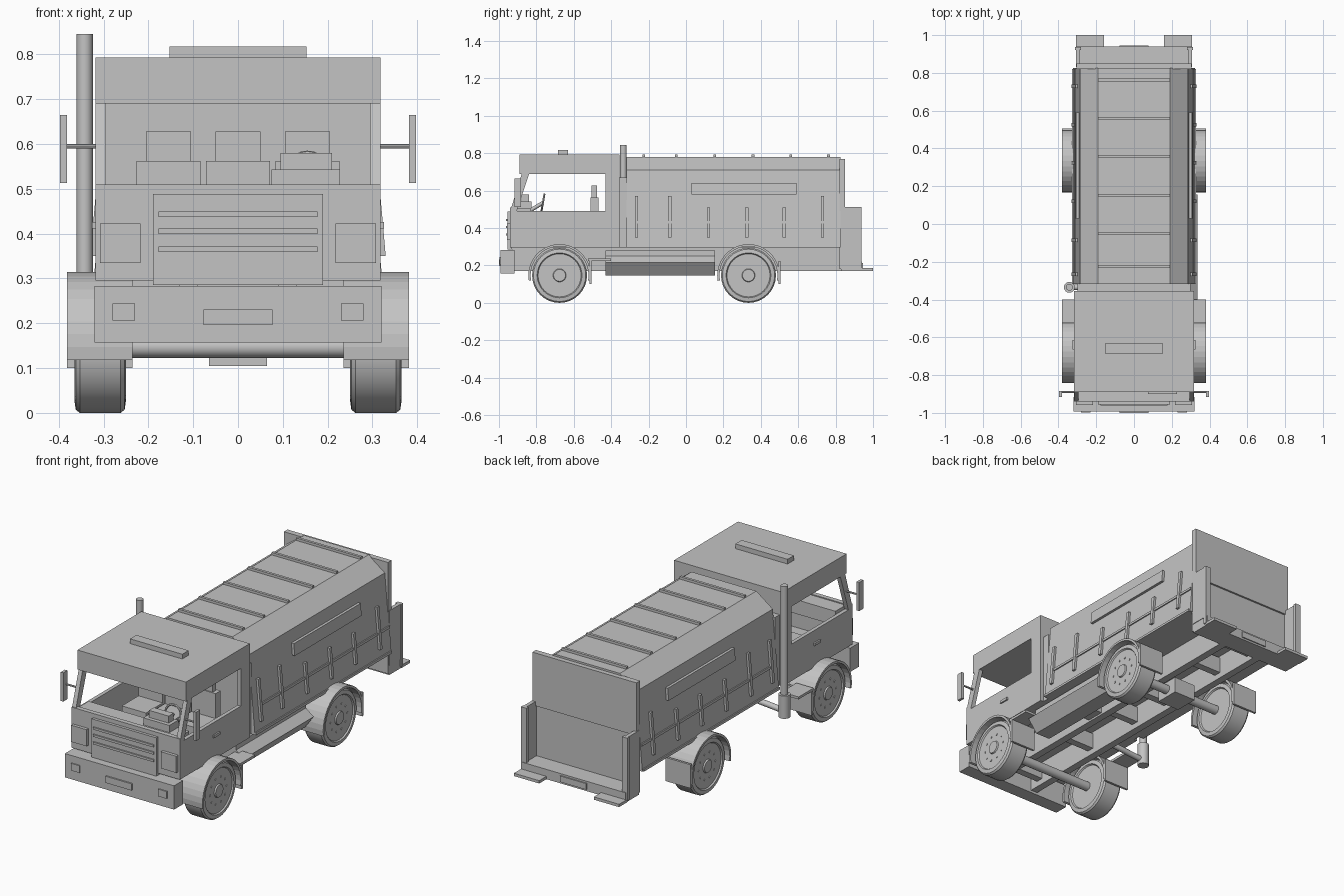
import bpy, bmesh, math
from mathutils import Vector, Matrix

cube = bpy.data.objects.get("Cube")
if cube:
    bpy.data.objects.remove(cube, do_unlink=True)

grey = bpy.data.materials.new("plain_grey")
grey.use_nodes = True
grey.diffuse_color = (0.55, 0.55, 0.55, 1)
grey.node_tree.nodes["Principled BSDF"].inputs["Base Color"].default_value = grey.diffuse_color


def finish(name, bm, smooth=False):
    bmesh.ops.recalc_face_normals(bm, faces=bm.faces)
    mesh = bpy.data.meshes.new(name)
    bm.to_mesh(mesh)
    bm.free()
    mesh.materials.append(grey)
    ob = bpy.data.objects.new(name, mesh)
    bpy.context.collection.objects.link(ob)
    if smooth:
        bpy.ops.object.select_all(action='DESELECT')
        ob.select_set(True)
        bpy.context.view_layer.objects.active = ob
        bpy.ops.object.shade_smooth_by_angle(angle=math.radians(35))
    return ob


def box(name, x, y, z):
    """Box from (low, high) pairs on each axis."""
    bm = bmesh.new()
    bmesh.ops.create_cube(bm, size=1)
    for v in bm.verts:
        v.co = [(r[0] + r[1]) / 2 + c * (r[1] - r[0]) for c, r in zip(v.co, (x, y, z))]
    return finish(name, bm)


def pair(name, x, y, z):
    """Mirrored boxes on both sides."""
    box("left_" + name, x, y, z)
    box("right_" + name, (-x[1], -x[0]), y, z)


def prism(name, profile, axis, a, b, smooth=False):
    """Extrude a profile: (x, z) along y or (y, z) along x."""
    def place(p, t):
        return (p[0], t, p[1]) if axis == 'y' else (t, p[0], p[1])
    bm = bmesh.new()
    ends = [[bm.verts.new(place(p, t)) for p in profile] for t in (a, b)]
    bm.faces.new(ends[0])
    bm.faces.new(ends[1])
    n = len(profile)
    for i in range(n):
        j = (i + 1) % n
        bm.faces.new((ends[0][i], ends[0][j], ends[1][j], ends[1][i]))
    return finish(name, bm, smooth)


def rod(name, start, end, r, sides=12):
    start, end = Vector(start), Vector(end)
    d = end - start
    bm = bmesh.new()
    m = Matrix.Translation((start + end) / 2) @ d.to_track_quat('Z', 'Y').to_matrix().to_4x4()
    bmesh.ops.create_cone(bm, cap_ends=True, segments=sides, radius1=r, radius2=r,
                          depth=d.length, matrix=m)
    return finish(name, bm, True)


def lathe_x(name, profile, y, z, sides=32):
    """Spin an (x, radius) profile about a sideways axis."""
    bm = bmesh.new()
    rings = [[bm.verts.new((x, y + r * math.cos(k * math.tau / sides),
                            z + r * math.sin(k * math.tau / sides)))
              for k in range(sides)] for x, r in profile]
    for a, b in zip(rings, rings[1:]):
        for k in range(sides):
            j = (k + 1) % sides
            bm.faces.new((a[k], a[j], b[j], b[k]))
    bm.faces.new(rings[0])
    bm.faces.new(rings[-1])
    return finish(name, bm, True)


# Cab shell
W = 0.318
box("cab_roof", (-W, W), (-0.89, -0.355), (0.69, 0.793))
box("roof_lamp_bar", (-0.153, 0.153), (-0.685, -0.632), (0.793, 0.818))
box("cab_front", (-W, W), (-0.94, -0.915), (0.295, 0.51))
box("cab_floor", (-W, W), (-0.92, -0.355), (0.295, 0.31))
box("cab_back", (-W, W), (-0.375, -0.355), (0.295, 0.7))
pair("door", (0.298, W), (-0.92, -0.36), (0.295, 0.49))
pair("rear_pillar", (0.298, W), (-0.43, -0.36), (0.48, 0.7))
pair("door_handle", (W, 0.326), (-0.665, -0.613), (0.412, 0.426))
for s, side in ((1, "left"), (-1, "right")):
    prism(side + "_windshield_pillar", [(-0.94, 0.49), (-0.905, 0.49), (-0.835, 0.7), (-0.875, 0.7)],
          'x', s * 0.295, s * W)
    rod(side + "_mirror_arm", (s * 0.3, -0.89, 0.595), (s * 0.385, -0.89, 0.595), 0.005, 8)
pair("mirror", (0.382, 0.397), (-0.917, -0.883), (0.513, 0.665))

# Cab face
box("grille", (-0.19, 0.19), (-0.955, -0.93), (0.285, 0.488))
for z in (0.365, 0.405, 0.443):
    box("grille_slat", (-0.177, 0.177), (-0.962, -0.95), (z - 0.006, z + 0.006))
pair("headlight", (0.218, 0.308), (-0.957, -0.935), (0.335, 0.423))
box("front_bumper", (-0.32, 0.32), (-0.992, -0.917), (0.157, 0.283))
pair("bumper_lamp", (0.23, 0.28), (-0.998, -0.99), (0.206, 0.244))
box("front_plate", (-0.077, 0.077), (-1.0, -0.99), (0.196, 0.231))

# Cab interior
box("dashboard", (-0.295, 0.295), (-0.92, -0.83), (0.43, 0.505))
box("instrument_base", (0.075, 0.228), (-0.9, -0.825), (0.505, 0.543))
box("instrument_hood", (0.095, 0.21), (-0.88, -0.84), (0.54, 0.58))
for x in (-0.155, 0, 0.155):
    box("seat_cushion", (x - 0.071, x + 0.071), (-0.65, -0.47), (0.31, 0.43))
    box("seat_back", (x - 0.071, x + 0.071), (-0.51, -0.468), (0.4, 0.562))
    box("headrest", (x - 0.05, x + 0.05), (-0.505, -0.475), (0.56, 0.628))
bpy.ops.mesh.primitive_torus_add(location=(0.155, -0.765, 0.535), rotation=(math.radians(80), 0, 0),
                                 major_radius=0.045, minor_radius=0.006,
                                 major_segments=20, minor_segments=6)
wheel = bpy.context.object
wheel.name = "steering_wheel"
wheel.data.materials.append(grey)
rod("steering_column", (0.155, -0.765, 0.535), (0.155, -0.84, 0.49), 0.01)

# Exhaust stack behind the cab
box("cab_body_gap", (-0.3, 0.3), (-0.36, -0.315), (0.295, 0.67))
rod("exhaust_stack", (-0.342, -0.335, 0.25), (-0.342, -0.335, 0.845), 0.018, 16)
rod("exhaust_base", (-0.342, -0.335, 0.15), (-0.342, -0.335, 0.27), 0.029, 16)
rod("exhaust_elbow", (-0.342, -0.335, 0.18), (-0.1, -0.335, 0.2), 0.015)

# Hopper body
def side_x(z):
    return 0.322 - 0.036 * (z - 0.3) / 0.41

half = [(0.19, 0.78), (0.286, 0.71), (0.322, 0.295)]
prism("body", half + [(-x, z) for x, z in reversed(half)], 'y', -0.318, 0.825)
for y in (-0.225, -0.052, 0.153, 0.358, 0.56, 0.762):
    box("roof_rib", (-0.19, 0.19), (y - 0.007, y + 0.007), (0.775, 0.793))


def side_strip(name, y, z, depth):
    """Strip lying on the sloping body side, on both sides."""
    lo, hi = side_x(z[0]), side_x(z[1])
    for s in (1, -1):
        prism(name, [(s * (lo - 0.01), z[0]), (s * (lo + depth), z[0]),
                     (s * (hi + depth), z[1]), (s * (hi - 0.01), z[1])], 'y', *y)


for i, y in enumerate((-0.265, -0.087, 0.12, 0.325, 0.525, 0.73)):
    side_strip("side_post", (y - 0.009, y + 0.009), (0.35, 0.57 if i in (0, 1, 5) else 0.51), 0.012)
side_strip("side_rail", (-0.265, 0.82), (0.425, 0.438), 0.006)
side_strip("lower_rail", (-0.318, 0.82), (0.295, 0.308), 0.006)
side_strip("side_panel", (0.03, 0.59), (0.578, 0.642), 0.014)

# Tail end
box("tail_panel", (-0.305, 0.305), (0.82, 0.85), (0.49, 0.77))
box("loading_back", (-0.305, 0.305), (0.82, 0.84), (0.18, 0.5))
pair("tail_wing", (0.288, 0.308), (0.83, 0.935), (0.22, 0.512))
pair("tail_post", (0.28, 0.312), (0.92, 0.937), (0.18, 0.512))
box("tail_floor", (-0.305, 0.305), (0.83, 0.94), (0.17, 0.222))
pair("tail_step", (0.16, 0.308), (0.93, 1.0), (0.17, 0.185))
box("rear_plate", (-0.077, 0.077), (0.938, 0.946), (0.18, 0.212))

# Chassis
pair("chassis_rail", (0.09, 0.13), (-0.93, 0.84), (0.17, 0.297))
for y in (-0.85, -0.45, -0.1, 0.15, 0.55, 0.8):
    box("cross_member", (-0.1, 0.1), (y - 0.02, y + 0.02), (0.2, 0.285))
prism("side_tank", [(0.2, 0.28), (0.29, 0.28), (0.29, 0.25), (0.335, 0.215),
                    (0.285, 0.147), (0.2, 0.147)], 'y', -0.43, 0.155)
box("tank_bracket", (0.12, 0.21), (-0.2, -0.1), (0.18, 0.26))
pair("cab_step", (0.28, 0.38), (-0.525, -0.4), (0.225, 0.238))

# Wheels, axles and mudguards
R = 0.147
tyre = [(0.258, 0.06), (0.258, 0.115), (0.25, 0.12), (0.253, 0.14), (0.262, R), (0.353, R),
        (0.362, 0.14), (0.365, 0.12), (0.358, 0.115), (0.358, 0.035), (0.365, 0.032)]
for where, y in (("front", -0.676), ("rear", 0.334)):
    rod(where + "_axle", (-0.26, y, R), (0.26, y, R), 0.024, 16)
    arc = [math.radians(a) for a in range(-10, 191, 10)]
    guard = [(y + r * math.cos(a), R + r * math.sin(a))
             for r, angles in ((0.167, arc), (0.155, arc[::-1])) for a in angles]
    for s, side in ((1, "left"), (-1, "right")):
        tag = side + "_" + where
        lathe_x(tag + "_wheel", [(s * x, r) for x, r in tyre], y, R)
        prism(tag + "_mudguard", guard, 'x', s * 0.235, s * 0.382)
        for k in range(10):
            a = k * math.tau / 10
            cy, cz = y + 0.07 * math.cos(a), R + 0.07 * math.sin(a)
            rod(tag + "_wheel_nut", (s * 0.35, cy, cz), (s * 0.361, cy, cz), 0.006, 6)
    pair(where + "_mud_flap", (0.235, 0.382), (y + 0.16, y + 0.172), (0.1, 0.225))
box("differential", (-0.065, 0.065), (0.27, 0.4), (0.105, 0.19))
